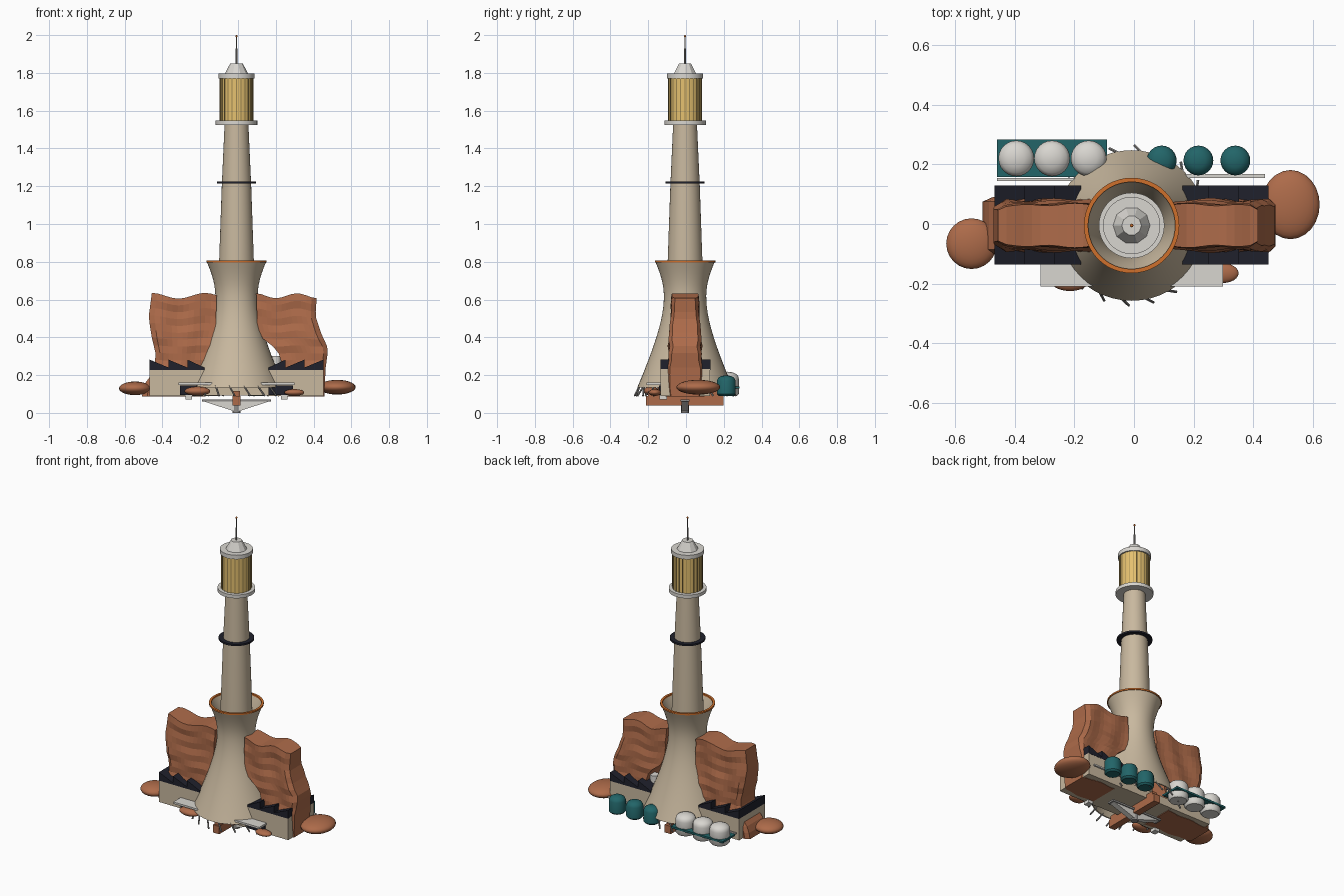
import bpy, bmesh, math
from mathutils import Vector, Matrix

if "Cube" in bpy.data.objects:
    bpy.data.objects.remove(bpy.data.objects["Cube"])

CX, CY = -0.008, -0.005          # tower axis


def mat(name, r, g, b):
    m = bpy.data.materials.new(name)
    m.diffuse_color = (r, g, b, 1)
    m.use_nodes = True
    m.node_tree.nodes["Principled BSDF"].inputs["Base Color"].default_value = m.diffuse_color
    return m


BEIGE = mat("beige concrete", 0.58, 0.48, 0.345)
ROCK = mat("red rock", 0.42, 0.147, 0.068)
NAVY = mat("dark navy", 0.014, 0.015, 0.025)
TEAL = mat("teal", 0.016, 0.13, 0.14)
WHITE = mat("off white", 0.69, 0.67, 0.63)
GOLD = mat("gold glass", 0.78, 0.53, 0.16)
BRONZE = mat("bronze", 0.34, 0.24, 0.08)
GREY = mat("steel grey", 0.27, 0.26, 0.25)
ORANGE = mat("rust orange", 0.62, 0.16, 0.025)


def finish(name, bm, m, smooth=False):
    bmesh.ops.recalc_face_normals(bm, faces=bm.faces)
    me = bpy.data.meshes.new(name)
    bm.to_mesh(me)
    bm.free()
    ob = bpy.data.objects.new(name, me)
    bpy.context.collection.objects.link(ob)
    me.materials.append(m)
    if smooth:
        bpy.ops.object.select_all(action='DESELECT')
        ob.select_set(True)
        bpy.context.view_layer.objects.active = ob
        bpy.ops.object.shade_smooth_by_angle(angle=math.radians(40))
    return ob


def lathe(name, prof, m, x=CX, y=CY, n=48, smooth=True, closed=False):
    """Spin (radius, z) points round a vertical axis; zero radius closes the end."""
    bm = bmesh.new()
    rings = []
    for r, z in prof:
        if r == 0:
            rings.append([bm.verts.new((x, y, z))] * n)
        else:
            rings.append([bm.verts.new((x + r * math.cos(2 * math.pi * i / n),
                                        y + r * math.sin(2 * math.pi * i / n), z)) for i in range(n)])
    pairs = list(zip(rings, rings[1:])) + ([(rings[-1], rings[0])] if closed else [])
    for a, b in pairs:
        for i in range(n):
            k = (i + 1) % n
            bm.faces.new(list(dict.fromkeys((a[i], a[k], b[k], b[i]))))
    return finish(name, bm, m, smooth=smooth)


def disc(name, r, z0, z1, m, **kw):
    return lathe(name, [(0, z0), (r, z0), (r, z1), (0, z1)], m, **kw)


def box(name, x0, x1, y0, y1, z0, z1, m):
    bm = bmesh.new()
    bmesh.ops.create_cube(bm, size=1)
    bm.transform(Matrix.Translation(((x0 + x1) / 2, (y0 + y1) / 2, (z0 + z1) / 2))
                 @ Matrix.Diagonal((abs(x1 - x0), y1 - y0, z1 - z0, 1)))
    return finish(name, bm, m)


def ball(name, c, r, m):
    bm = bmesh.new()
    bmesh.ops.create_uvsphere(bm, u_segments=24, v_segments=14, radius=1)
    bm.transform(Matrix.Translation(c) @ Matrix.Diagonal((*r, 1)))
    return finish(name, bm, m, smooth=True)


def prism(name, pts, y0, y1, m):
    """Extrude an (x, z) outline along y."""
    bm = bmesh.new()
    a = [bm.verts.new((x, y0, z)) for x, z in pts]
    b = [bm.verts.new((x, y1, z)) for x, z in pts]
    bm.faces.new(a)
    bm.faces.new(b)
    for i in range(len(pts)):
        k = (i + 1) % len(pts)
        bm.faces.new((a[i], a[k], b[k], b[i]))
    return finish(name, bm, m)


def lerp(table, z):
    for (z0, v0), (z1, v1) in zip(table, table[1:]):
        if z <= z1:
            return v0 + (v1 - v0) * max(0, z - z0) / (z1 - z0)
    return table[-1][1]


# Flared cooling tower shell, open at the top
def tower_r(z):
    return 0.112 * math.sqrt(1 + ((z - 0.62) / (0.24 if z < 0.62 else 0.183)) ** 2)


zs = [0.135 + 0.665 * i / 22 for i in range(23)]
lathe("cooling_tower", [(tower_r(z), z) for z in zs]
      + [(tower_r(z) - 0.008, z) for z in reversed(zs)], BEIGE, closed=True)
lathe("tower_lip", [(0.146, 0.796), (0.16, 0.796), (0.16, 0.806), (0.146, 0.806)], ORANGE, closed=True)
box("tower_base", -0.2, 0.19, -0.134, 0.127, 0.092, 0.145, BEIGE)

# Slanted struts under the shell
bm = bmesh.new()
for i in range(20):
    a = 2 * math.pi * (i + 0.5) / 20
    p = Vector((CX + 0.243 * math.cos(a), CY + 0.243 * math.sin(a), 0.145))
    q = Vector((CX + 0.268 * math.cos(a + 0.12), CY + 0.268 * math.sin(a + 0.12), 0.09))
    d = p - q
    bmesh.ops.create_cone(bm, cap_ends=True, segments=6, radius1=0.005, radius2=0.005, depth=d.length,
                          matrix=Matrix.Translation((p + q) / 2) @ d.to_track_quat('Z', 'Y').to_matrix().to_4x4())
finish("base_struts", bm, GREY)

# Shaft, ring, lantern and mast
lathe("shaft", [(0, 0.13), (0.108, 0.13), (0.092, 0.8), (0.078, 1.2), (0.063, 1.53), (0, 1.53)], BEIGE)
lathe("shaft_ring", [(0.07, 1.215), (0.104, 1.215), (0.104, 1.226), (0.07, 1.226)], NAVY, closed=True)
disc("lantern_deck", 0.11, 1.525, 1.547, WHITE)
disc("lantern_glass", 0.088, 1.547, 1.77, GOLD, n=24)
bm = bmesh.new()
for i in range(24):
    M = (Matrix.Translation((CX, CY, 1.6585)) @ Matrix.Rotation(2 * math.pi * i / 24, 4, 'Z')
         @ Matrix.Translation((0.088, 0, 0)) @ Matrix.Diagonal((0.005, 0.0045, 0.223, 1)))
    bmesh.ops.create_cube(bm, size=1, matrix=M)
finish("lantern_mullions", bm, BRONZE)
disc("lantern_cap", 0.096, 1.77, 1.796, WHITE)
lathe("lantern_cone", [(0, 1.796), (0.062, 1.796), (0.033, 1.85), (0, 1.85)], WHITE, n=10, smooth=False)
disc("mast_lower", 0.005, 1.85, 1.93, GREY, n=8)
disc("mast_upper", 0.0025, 1.93, 1.99, GREY, n=8)
ball("beacon", (CX, CY, 1.994), (0.006, 0.006, 0.006), ORANGE)


# Rock fins: lumpy slabs between an inner and an outer edge
def fin(name, s, inner, outer, wave):
    bm = bmesh.new()
    nx, nz = 12, 14
    g = {}
    for j in range(nz + 1):
        t = j / nz
        z = 0.088 + t * 0.532
        for i in range(nx + 1):
            d = lerp(inner, z) + (lerp(outer, z) - lerp(inner, z)) * i / nx
            w = (0.098 - 0.03 * t) * (1 + 0.05 * math.sin(d * 38 + z * 11) + 0.04 * math.sin(z * 27 - d * 9))
            w += 0.003 * math.sin(i * 12.9 + j * 78.2)      # chipped facets
            if i == nx:
                w *= 0.82
            for k in (-1, 1):
                g[k, i, j] = bm.verts.new((CX + s * d, CY + k * w, z + t * t * wave(d)))

    def quad(*keys):
        bm.faces.new([g[v] for v in keys])
    for j in range(nz):
        for i in range(nx):
            for k in (-1, 1):
                quad((k, i, j), (k, i + 1, j), (k, i + 1, j + 1), (k, i, j + 1))
        for i in (0, nx):
            quad((-1, i, j), (1, i, j), (1, i, j + 1), (-1, i, j + 1))
    for i in range(nx):
        for j in (0, nz):
            quad((-1, i, j), (-1, i + 1, j), (1, i + 1, j), (1, i, j))
    finish(name, bm, ROCK)


fin("left_rock_fin", -1, [(0.09, 0.17), (0.3, 0.15), (0.45, 0.11), (0.63, 0.104)],
    [(0.09, 0.5), (0.15, 0.49), (0.2, 0.45), (0.3, 0.425), (0.4, 0.45), (0.5, 0.465), (0.57, 0.455), (0.63, 0.447)],
    lambda d: 0.015 * math.cos(2 * math.pi * (d - 0.447) / 0.28))
fin("right_rock_fin", 1, [(0.09, 0.235), (0.3, 0.235), (0.35, 0.2), (0.39, 0.14), (0.45, 0.11), (0.63, 0.104)],
    [(0.09, 0.465), (0.24, 0.472), (0.34, 0.486), (0.42, 0.45), (0.52, 0.418), (0.63, 0.425)],
    lambda d: 0.013 * math.cos(2 * math.pi * (d - 0.1) / 0.22))
disc("arch_tank", 0.028, 0.2, 0.3, WHITE, x=0.2, y=0.03, n=20)

# Mirrored factory halls, sawtooth roofs, doors and terraces
for s, side in ((-1, "left"), (1, "right")):
    X = lambda d: CX + s * d
    box(side + "_hall", X(0.17), X(0.46), -0.135, 0.128, 0.09, 0.232, BEIGE)
    roof = [(X(0.17), 0.228), (X(0.46), 0.228)]
    for i in range(3):
        d = 0.46 - 0.1 * i
        roof += [(X(d), 0.282), (X(max(d - 0.1, 0.17)), 0.24)]
    prism(side + "_sawtooth_roof", roof, -0.136, 0.129, NAVY)
    box(side + "_loading_door", X(0.17), X(0.3), -0.143, -0.134, 0.095, 0.146, NAVY)
    box(side + "_terrace", X(0.13), X(0.306), -0.21, -0.13, 0.148, 0.16, WHITE)
    box(side + "_footing", X(0.235), X(0.27), -0.14, -0.1, 0.07, 0.1, WHITE)

# Storage tanks on the back
for i, x in enumerate((-0.395, -0.275, -0.152)):
    lathe(f"white_tank_{i + 1}", [(0, 0.09), (0.05, 0.09), (0.06, 0.102), (0.06, 0.18), (0.057, 0.193), (0.049, 0.204),
                                  (0.028, 0.214), (0, 0.218)], WHITE, x=x, y=0.22, n=24)
for i, x in enumerate((0.093, 0.216, 0.34)):
    lathe(f"teal_tank_{i + 1}", [(0, 0.09), (0.04, 0.09), (0.05, 0.1), (0.05, 0.17), (0.042, 0.186),
                                 (0.024, 0.196), (0, 0.198)], TEAL, x=x, y=0.213, n=24)
box("tank_tray", -0.46, -0.09, 0.158, 0.283, 0.128, 0.14, TEAL)
box("left_pipe", -0.46, -0.09, 0.145, 0.155, 0.135, 0.145, WHITE)
box("right_pipe", 0.09, 0.44, 0.155, 0.168, 0.135, 0.145, WHITE)

# Boulders
for name, c, r in (("left_boulder", (-0.545, -0.066, 0.13), (0.085, 0.085, 0.036)),
                   ("right_boulder", (0.525, 0.065, 0.136), (0.098, 0.116, 0.039)),
                   ("small_left_boulder", (-0.215, -0.185, 0.115), (0.068, 0.04, 0.024)),
                   ("small_right_boulder", (0.298, -0.165, 0.108), (0.053, 0.033, 0.018))):
    ball(name, c, r, ROCK)

# Keel: rock beam along y and a tapered truss along x
box("keel_beam", CX - 0.022, CX + 0.022, -0.212, 0.198, 0.04, 0.09, ROCK)
box("keel_post", CX - 0.018, CX + 0.018, -0.2, 0.18, 0.085, 0.115, ROCK)
prism("keel_truss", [(CX - 0.175, 0.062), (CX, 0.004), (CX + 0.175, 0.062)], CY - 0.018, CY + 0.018, WHITE)
box("keel_truss_top", CX - 0.182, CX + 0.182, CY - 0.024, CY + 0.024, 0.06, 0.072, GREY)
disc("keel_foot", 0.022, 0.0, 0.05, GREY, n=16)
